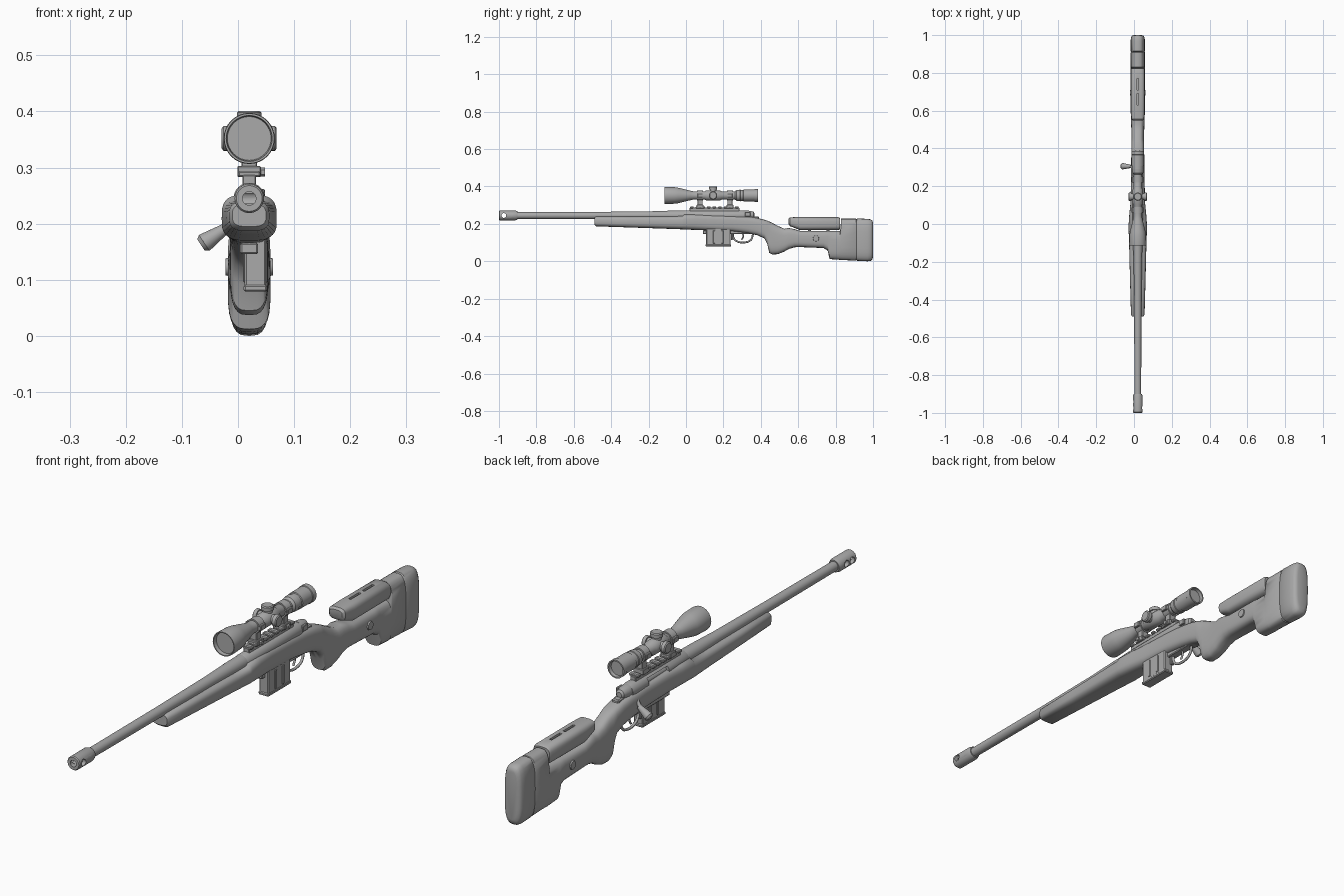
import bpy, bmesh, math
from mathutils import Vector

cube = bpy.data.objects.get("Cube")
if cube:
    bpy.data.objects.remove(cube)

CX = 0.02        # centre plane of the rifle
BORE = 0.245     # barrel axis height
SIGHT = 0.352    # scope axis height

grey = bpy.data.materials.new("plain grey")
grey.use_nodes = True
grey.diffuse_color = (0.4, 0.4, 0.4, 1)
grey.node_tree.nodes["Principled BSDF"].inputs["Base Color"].default_value = (0.4, 0.4, 0.4, 1)


def finish(name, bm, angle=35):
    bmesh.ops.recalc_face_normals(bm, faces=bm.faces)
    me = bpy.data.meshes.new(name)
    bm.to_mesh(me)
    bm.free()
    ob = bpy.data.objects.new(name, me)
    bpy.context.collection.objects.link(ob)
    me.materials.append(grey)
    smooth(ob, angle)
    return ob


def smooth(ob, angle=35):
    bpy.ops.object.select_all(action='DESELECT')
    ob.select_set(True)
    bpy.context.view_layer.objects.active = ob
    bpy.ops.object.shade_smooth_by_angle(angle=math.radians(angle))


def skin(name, rings, angle=35):
    """Join rings of points into a capped tube."""
    bm = bmesh.new()
    loops = [[bm.verts.new(p) for p in ring] for ring in rings]
    n = len(loops[0])
    for a, b in zip(loops, loops[1:]):
        for i in range(n):
            j = (i + 1) % n
            bm.faces.new((a[i], a[j], b[j], b[i]))
    bm.faces.new(loops[0])
    bm.faces.new(loops[-1])
    return finish(name, bm, angle)


def loft(name, rows, power=3.0, n=28, angle=40):
    """Rounded sections along y: (y, bottom, top, half width)."""
    def rnd(v):
        return math.copysign(abs(v) ** (2 / power), v)
    rings = []
    for y, lo, hi, w in rows:
        ts = [2 * math.pi * i / n for i in range(n)]
        rings.append([(CX + w * rnd(math.cos(t)), y,
                       (lo + hi) / 2 + (hi - lo) / 2 * rnd(math.sin(t))) for t in ts])
    return skin(name, rings, angle)


def lathe(name, profile, z, n=32):
    """Turned part along y: (y, radius)."""
    return skin(name, [[(CX + r * math.cos(2 * math.pi * i / n), y,
                         z + r * math.sin(2 * math.pi * i / n)) for i in range(n)]
                       for y, r in profile])


def rod(name, a, b, r1, r2=None, n=24):
    a, b = Vector(a), Vector(b)
    bm = bmesh.new()
    bmesh.ops.create_cone(bm, cap_ends=True, segments=n, radius1=r1,
                          radius2=r1 if r2 is None else r2, depth=(b - a).length)
    bm.transform((b - a).to_track_quat('Z', 'Y').to_matrix().to_4x4())
    bmesh.ops.translate(bm, verts=bm.verts, vec=(a + b) / 2)
    return finish(name, bm)


def box(name, x, y, z, bevel=0.002):
    """Box from (min, max) pairs."""
    bm = bmesh.new()
    bmesh.ops.create_cube(bm, size=1)
    for v in bm.verts:
        v.co = [sum(p) / 2 + c * (p[1] - p[0]) for p, c in zip((x, y, z), v.co)]
    if bevel:
        bmesh.ops.bevel(bm, geom=bm.edges[:], offset=bevel, segments=1, affect='EDGES')
    return finish(name, bm)


def wide(w):
    return (CX - w, CX + w)


def cut(ob, cutter):
    cutter.hide_render = True
    mod = ob.modifiers.new("cut", 'BOOLEAN')
    mod.operation = 'DIFFERENCE'
    mod.object = cutter
    bpy.context.view_layer.objects.active = ob
    bpy.ops.object.modifier_apply(modifier=mod.name)
    bpy.data.objects.remove(cutter)
    smooth(ob)


def wire(name, points, radius):
    cu = bpy.data.curves.new(name, 'CURVE')
    cu.dimensions = '3D'
    cu.bevel_depth = radius
    cu.bevel_resolution = 2
    cu.use_fill_caps = True
    sp = cu.splines.new('BEZIER')
    sp.bezier_points.add(len(points) - 1)
    for bp, (y, z) in zip(sp.bezier_points, points):
        bp.co = (CX, y, z)
        bp.handle_left_type = bp.handle_right_type = 'AUTO'
    ob = bpy.data.objects.new(name, cu)
    bpy.context.collection.objects.link(ob)
    cu.materials.append(grey)
    bpy.ops.object.select_all(action='DESELECT')
    ob.select_set(True)
    bpy.context.view_layer.objects.active = ob
    bpy.ops.object.convert(target='MESH')


# Stock: fore-end, action bed, wrist, grip and butt
loft("stock", [
    (-.49, .195, .235, .030), (-.48, .187, .24, .036), (-.3, .181, .24, .041),
    (-.1, .174, .242, .046), (-.02, .171, .243, .049), (-.01, .17, .252, .049),
    (.05, .168, .252, .045), (.12, .165, .25, .038), (.25, .16, .246, .036),
    (.33, .15, .24, .035), (.38, .14, .232, .034), (.42, .122, .222, .034),
    (.435, .09, .217, .034), (.445, .045, .213, .034), (.46, .037, .206, .034),
    (.49, .038, .19, .034), (.525, .052, .174, .035), (.55, .066, .178, .036),
    (.58, .075, .172, .037), (.61, .076, .163, .038), (.735, .071, .163, .038),
    (.757, .058, .163, .038), (.768, .012, .163, .038), (.824, .008, .163, .038),
    (.83, .007, .228, .038), (.908, .004, .228, .038), (.912, .008, .223, .035)], 3.2)
loft("butt_pad", [
    (.91, .008, .223, .035), (.915, .003, .229, .038), (.97, .0, .227, .038),
    (.988, .003, .224, .036), (.997, .012, .217, .03), (1, .025, .205, .02)], 3.2)
cheek = loft("cheek_rest", [
    (.548, .2, .228, .026), (.556, .188, .235, .034), (.61, .167, .237, .037),
    (.815, .168, .236, .037), (.824, .172, .23, .034)], 3.2)
for y in (.63, .71):
    cut(cheek, box("slot_cutter", wide(.005), (y, y + .06), (.226, .26), 0))
for s in (-1, 1):
    rod("cheek_screw", (CX + s * .03, .695, .123), (CX + s * .042, .695, .123), .018, .015)
for y in (.66, .76):
    rod("cheek_post", (CX, y, .15), (CX, y, .2), .008)

# Barrel with ported muzzle brake
lathe("barrel", [(-.92, .018), (-.5, .019), (-.2, .022), (-.08, .026), (.02, .027)], BORE)
brake = lathe("muzzle_brake", [
    (-.95, .012), (-1, .012), (-1, .023), (-.996, .026), (-.912, .026),
    (-.9, .022), (-.9, .017)], BORE)
for y in (-.974, -.941):
    cut(brake, rod("port_cutter", (CX - .1, y, BORE), (CX + .1, y, BORE), .0125))

# Receiver, bolt and handle
receiver = lathe("receiver", [(-.01, .026), (-.005, .028), (.3, .028), (.32, .025)], BORE)
cut(receiver, box("port_cutter", (-.03, CX - .004), (.11, .23), (.238, .264), 0))
lathe("bolt_body", [(.08, .018), (.33, .018)], BORE)
lathe("bolt_shroud", [(.318, .023), (.335, .023), (.36, .017), (.366, .01)], BORE + .003)
box("receiver_tang", wide(.014), (.3, .39), (.21, .24), .004)
box("safety_lever", (CX + .018, CX + .028), (.315, .345), (.24, .262))
rod("bolt_handle", (CX - .01, .3, .236), (-.026, .305, .19), .008, .007)
rod("bolt_knob", (-.02, .305, .193), (-.06, .306, .166), .009, .017)
rod("bolt_knob_cap", (-.06, .306, .166), (-.066, .306, .162), .017, .012)

# Scope rail
box("rail_base", wide(.012), (.02, .285), (.262, .287))
for i in range(9):
    y = .022 + i * .03
    box("rail_tooth", wide(.02), (y, y + .019), (.283, .294), .003)

# Scope tube with recessed lenses
lathe("scope", [
    (-.1, .039), (-.114, .041), (-.114, .0445), (-.108, .0455), (-.06, .044),
    (-.04, .041), (.025, .025), (.04, .022), (.1, .022), (.108, .027), (.182, .027),
    (.19, .022), (.262, .022), (.27, .029), (.29, .031), (.292, .029), (.306, .029),
    (.308, .032), (.365, .032), (.367, .034), (.386, .034), (.386, .029), (.374, .027)], SIGHT)
for d in ((0, 0, 1), (1, 0, 0), (-1, 0, 0)):
    c, d = Vector((CX, .145, SIGHT)), Vector(d)
    rod("turret_neck", c + d * .015, c + d * .034, .017)
    rod("turret_cap", c + d * .033, c + d * .046, .022)
    rod("turret_top", c + d * .046, c + d * .049, .022, .018)

# Scope mounts
for y in (.075, .235):
    lathe("scope_ring", [(y - .016, .021), (y - .016, .027), (y + .016, .027),
                         (y + .016, .021)], SIGHT)
    box("ring_post", wide(.014), (y - .014, y + .014), (.296, .334))
    box("ring_clamp", wide(.021), (y - .018, y + .018), (.283, .303))
    for s in (-1, 1):
        box("ring_lug", sorted((CX + s * .02, CX + s * .033)), (y - .014, y + .014),
            (SIGHT - .01, SIGHT + .01))
    rod("clamp_nut", (CX + .02, y, .292), (CX + .028, y, .292), .008, n=6)

# Magazine with pressed ribs and floor plate
box("magazine", (.012, .05), (.108, .238), (.085, .18), .003)
box("magazine_floor", (.01, .052), (.105, .241), (.079, .091), .003)
for y in (.15, .195):
    box("magazine_rib", (.009, .053), (y - .006, y + .006), (.095, .165), .002)

# Trigger group
box("trigger_plate", wide(.016), (.09, .37), (.146, .166), .003)
wire("trigger_guard", [(.25, .155), (.256, .122), (.275, .106), (.32, .102),
                       (.348, .116), (.358, .145)], .005)
wire("trigger", [(.3, .155), (.306, .135), (.297, .115)], .004)
box("magazine_catch", wide(.008), (.24, .25), (.115, .16))
